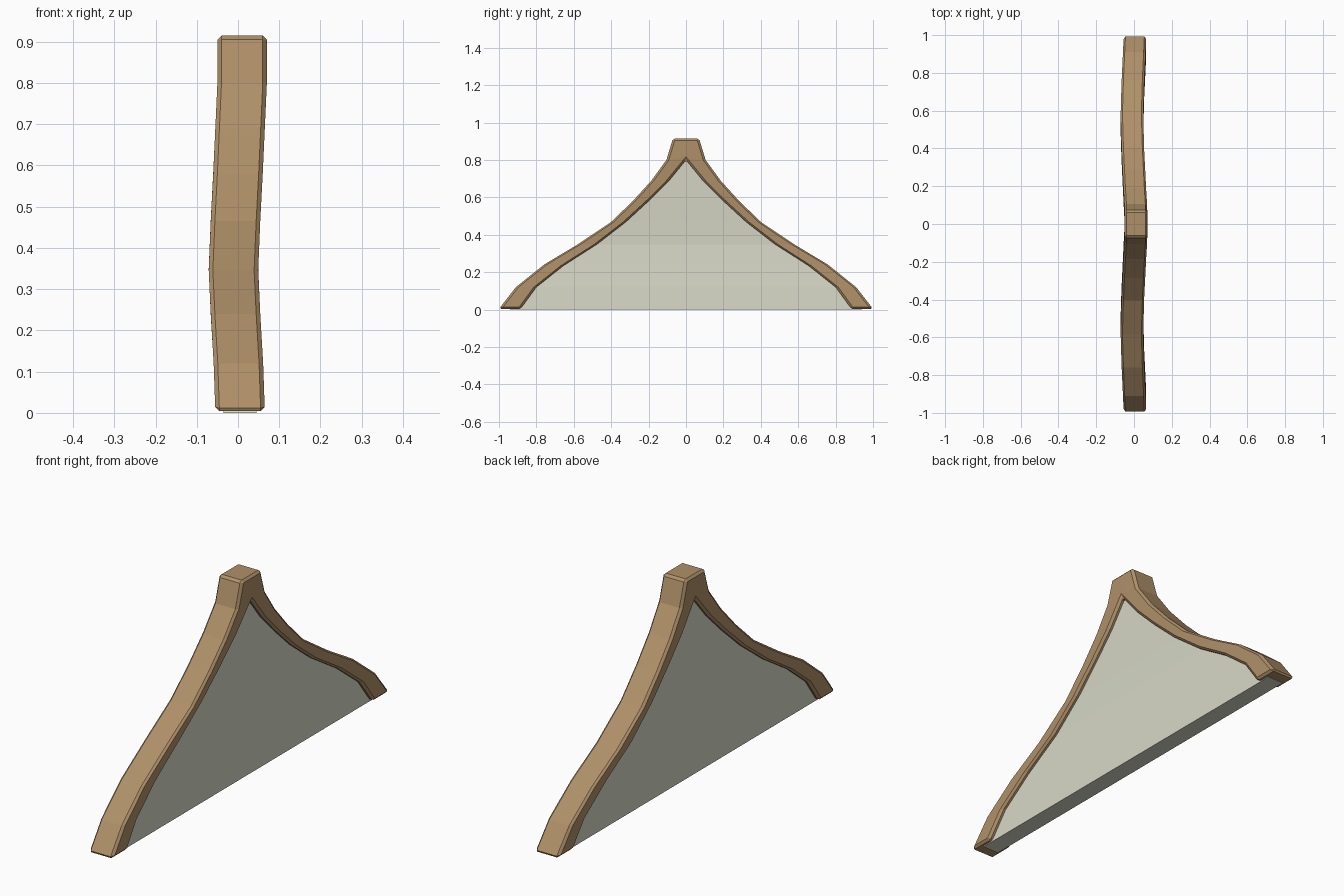
import bpy, bmesh

cube = bpy.data.objects.get("Cube")
if cube:
    bpy.data.objects.remove(cube, do_unlink=True)


def material(name, rgb):
    m = bpy.data.materials.new(name)
    m.use_nodes = True
    m.diffuse_color = (*rgb, 1)
    m.node_tree.nodes["Principled BSDF"].inputs["Base Color"].default_value = (*rgb, 1)
    return m


wood = material("brown wood", (0.43, 0.28, 0.14))
plaster = material("pale plaster", (0.68, 0.69, 0.565))

# Stations from foot to peak: outer (y, z), inner (y, z), sideways bend
stations = [
    ((1.0, 0.004), (0.885, 0.004), 0.005),
    ((0.91, 0.12), (0.80, 0.12), 0.001),
    ((0.76, 0.24), (0.655, 0.235), -0.006),
    ((0.585, 0.345), (0.475, 0.35), -0.011),
    ((0.405, 0.465), (0.32, 0.47), -0.006),
    ((0.285, 0.58), (0.195, 0.585), 0.0),
    ((0.185, 0.69), (0.09, 0.69), 0.005),
    ((0.105, 0.80), (0, 0.80), 0.01),
    ((0.07, 0.915), (0, 0.915), 0.01),
]


def swept_half(name, rows, half_width, mat):
    """Loft a four-sided section through rows and mirror it across y."""
    bm = bmesh.new()
    rings = []
    for outer, inner, bend in rows:
        corners = [(bend - half_width, outer), (bend + half_width, outer),
                   (bend + half_width, inner), (bend - half_width, inner)]
        rings.append([bm.verts.new((x, y, z)) for x, (y, z) in corners])
    for a, b in zip(rings, rings[1:]):
        for i in range(4):
            j = (i + 1) % 4
            quad = (a[i], a[j], b[j], b[i])
            # The centre plane stays open so the halves join up
            if any(v.co.y > 0.0001 for v in quad):
                bm.faces.new(quad)
    bm.faces.new(rings[0][::-1])
    bm.faces.new(rings[-1])
    bmesh.ops.recalc_face_normals(bm, faces=bm.faces)
    mesh = bpy.data.meshes.new(name)
    bm.to_mesh(mesh)
    bm.free()
    mesh.materials.append(mat)
    obj = bpy.data.objects.new(name, mesh)
    bpy.context.collection.objects.link(obj)
    mirror = obj.modifiers.new("Mirror", 'MIRROR')
    mirror.use_axis = (False, True, False)
    return obj


# Curved timber frame with chamfered edges
frame = swept_half("gable_beams", stations, 0.06, wood)
bevel = frame.modifiers.new("Chamfer", 'BEVEL')
bevel.width = 0.01
bevel.segments = 1
bevel.limit_method = 'ANGLE'
bevel.angle_limit = 0.6

# Infill wall, its edge buried halfway into the beams
wall_rows = []
for i, (outer, inner, bend) in enumerate(stations[:-1]):
    y = (outer[0] + inner[0]) / 2
    z = (outer[1] + inner[1]) / 2 if i else 0
    wall_rows.append(((y, z), (0, z), bend))
swept_half("gable_wall", wall_rows, 0.04, plaster)
